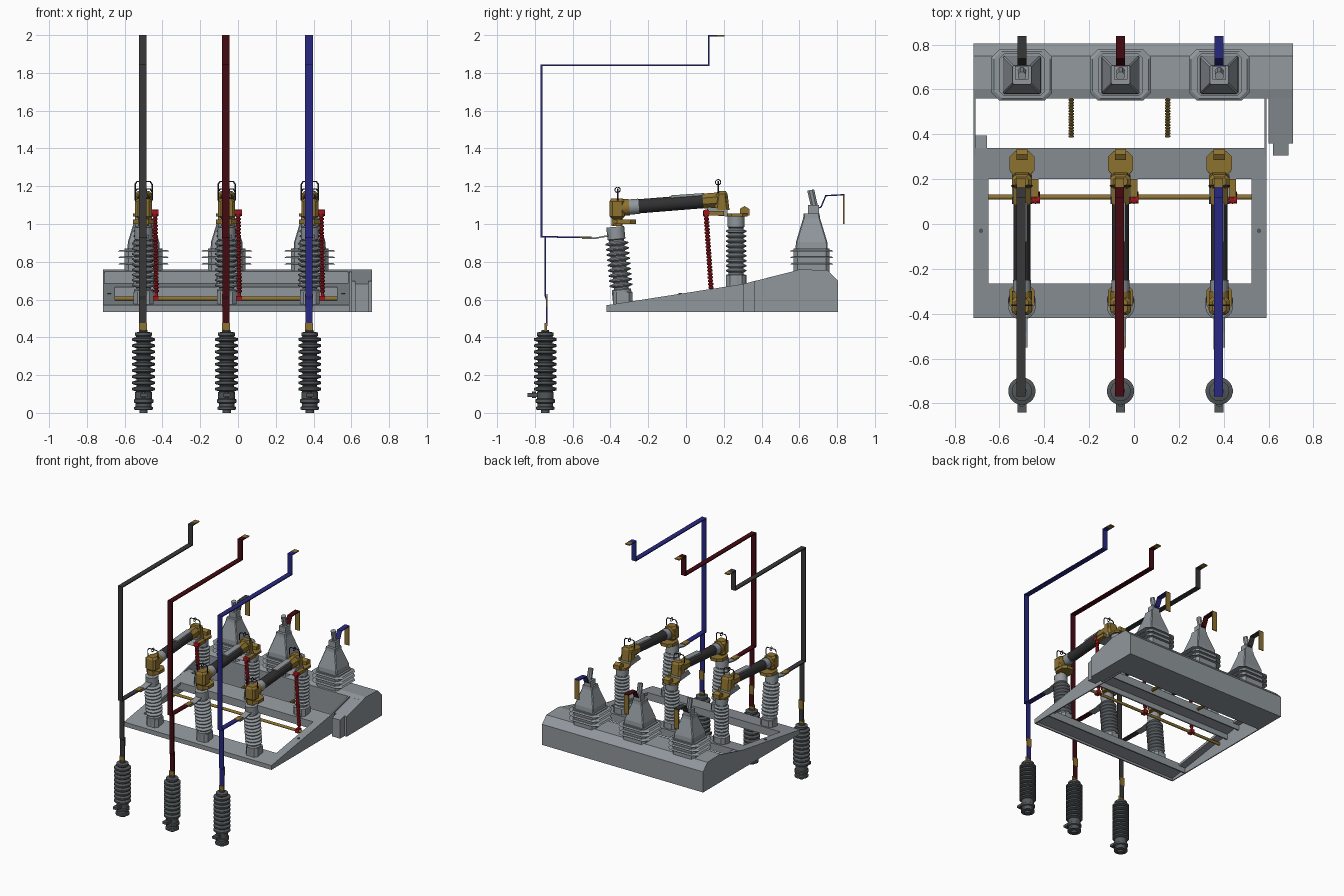
import bpy, bmesh, math
from mathutils import Vector, Matrix

if "Cube" in bpy.data.objects:
    bpy.data.objects.remove(bpy.data.objects["Cube"])


def material(name, rgb):
    m = bpy.data.materials.new(name)
    m.use_nodes = True
    m.diffuse_color = (*rgb, 1)
    m.node_tree.nodes["Principled BSDF"].inputs["Base Color"].default_value = (*rgb, 1)
    return m


GREY = material("steel grey", (.28, .31, .335))
DARK = material("insulator grey", (.085, .095, .1))
BLACK = material("tube black", (.03, .03, .032))
GOLD = material("brass", (.27, .17, .03))
RED = material("rod red", (.35, .008, .012))
BUS = [material("bar charcoal", (.04, .04, .04)),
       material("bar maroon", (.06, .003, .006)),
       material("bar blue", (.022, .022, .22))]


def finish(name, bm, mat, smooth=False):
    bmesh.ops.recalc_face_normals(bm, faces=bm.faces[:])
    me = bpy.data.meshes.new(name)
    bm.to_mesh(me)
    bm.free()
    me.materials.append(mat)
    if smooth:
        me.shade_smooth()
        me.set_sharp_from_angle(angle=math.radians(35))
    ob = bpy.data.objects.new(name, me)
    bpy.context.collection.objects.link(ob)
    return ob


def box(name, x, y, z, mat):
    """Box from (min, max) ranges."""
    bm = bmesh.new()
    size = [r[1] - r[0] for r in (x, y, z)]
    mid = [(r[0] + r[1]) / 2 for r in (x, y, z)]
    bmesh.ops.create_cube(bm, size=1, matrix=Matrix.Translation(mid) @ Matrix.Diagonal((*size, 1)))
    return finish(name, bm, mat)


def prism(name, outline, x0, x1, mat):
    """Side outline (y, z) extruded across x."""
    bm = bmesh.new()
    f = bm.faces.new([bm.verts.new((x0, y, z)) for y, z in outline])
    new = bmesh.ops.extrude_face_region(bm, geom=[f])["geom"]
    bmesh.ops.translate(bm, vec=(x1 - x0, 0, 0), verts=[v for v in new if isinstance(v, bmesh.types.BMVert)])
    return finish(name, bm, mat)


def loft(name, rings, mat, smooth=False):
    """Skin a stack of equal-length point rings and cap both ends."""
    bm = bmesh.new()
    rows = [[bm.verts.new(p) for p in r] for r in rings]
    n = len(rows[0])
    for a, b in zip(rows, rows[1:]):
        for i in range(n):
            j = (i + 1) % n
            bm.faces.new((a[i], a[j], b[j], b[i]))
    bm.faces.new(rows[0])
    bm.faces.new(rows[-1])
    return finish(name, bm, mat, smooth)


def lathe(name, a, b, profile, mat, n=20):
    """Turn (radius, distance) pairs about the axis from a to b."""
    a, b = Vector(a), Vector(b)
    q = (b - a).to_track_quat('Z', 'Y')
    rings = [[a + q @ Vector((r * math.cos(t), r * math.sin(t), d))
              for t in (math.tau * (i + .5) / n for i in range(n))] for r, d in profile]
    return loft(name, rings, mat, n > 8)


def rod(name, a, b, r, mat, n=12):
    return lathe(name, a, b, [(r, 0), (r, (Vector(b) - Vector(a)).length)], mat, n)


def sheds(start, end, count, core, rim, edge):
    """Profile of evenly spaced discs on a core."""
    out, pitch = [], (end - start) / count
    for i in range(count):
        m = start + pitch * (i + .5)
        out += [(core, m - pitch * .4), (rim, m - edge), (rim, m + edge), (core, m + pitch * .4)]
    return out


def ribbon(name, path, x, width, thick, mat):
    """Flat bar following a (y, z) path."""
    pts = [Vector(p) for p in path]
    left, right = [], []
    for i, p in enumerate(pts):
        t0 = (p - pts[max(i - 1, 0)]).normalized() if i else (pts[1] - p).normalized()
        t1 = (pts[i + 1] - p).normalized() if i < len(pts) - 1 else t0
        t = (t0 + t1).normalized()
        off = Vector((-t.y, t.x)) * (thick / 2 / max(t.dot(t0), .3))
        left.append(p + off)
        right.append(p - off)
    return prism(name, left + right[::-1], x - width / 2, x + width / 2, mat)


def wire(name, pts, r, mat, cyclic=False):
    cu = bpy.data.curves.new(name, 'CURVE')
    cu.dimensions, cu.bevel_depth, cu.bevel_resolution = '3D', r, 1
    sp = cu.splines.new('POLY')
    sp.points.add(len(pts) - 1)
    for p, c in zip(sp.points, pts):
        p.co = (*c, 1)
    sp.use_cyclic_u = cyclic
    cu.materials.append(mat)
    ob = bpy.data.objects.new(name, cu)
    bpy.context.collection.objects.link(ob)


def square(x, y, z, hx, hy, cut):
    """Rectangle ring with cut corners."""
    c = [(hx, cut - hy), (hx, hy - cut), (hx - cut, hy), (cut - hx, hy),
         (-hx, hy - cut), (-hx, cut - hy), (cut - hx, -hy), (hx - cut, -hy)]
    return [(x + i, y + j, z) for i, j in c]


# Base frame: sloping side plates, rails, channels and rear box
FLOOR, L, R = .535, -.715, .59


def deck(y):
    return .57 + (y + .42) * .155


def slope_plate(name, y0, y1, x0, x1, t=.02):
    prism(name, [(y0, deck(y0) - t), (y1, deck(y1) - t), (y1, deck(y1)), (y0, deck(y0))], x0, x1, GREY)


for side, x, inner in (("right", L, .065), ("left", R, -.065)):
    prism(side + "_side_plate", [(-.42, FLOOR), (.57, FLOOR), (.57, .75), (.3, .682), (-.42, .57)],
          x, x + math.copysign(.008, inner), GREY)
    slope_plate(side + "_rail", -.27, .21, x, x + inner)
    rod(side + "_rail_bolt", (x + inner / 2, -.03, .63), (x + inner / 2, -.03, .635), .01, DARK)
for name, y0, y1 in (("front", -.42, -.265), ("middle", .2, .34)):
    slope_plate(name + "_beam", y0, y1, L, R)
    for y in (y0, y1 - .01):
        box(name + "_beam_lip", (L, R), (y, y + .01), (max(FLOOR, deck(y) - .06), deck(y) - .005), GREY)
box("right_corner_gusset", (L, L + .06), (.34, .395), (.665, .685), GREY)
prism("rear_box", [(.56, FLOOR), (.805, FLOOR), (.805, .70), (.75, .755), (.6, .76), (.56, .748)], L, .71, GREY)
loft("side_cabinet", [[(.6, y, z), (.6 + i, y, z), (.71 - i, y, z), (.71, y, z)][::1]
                      + [(.71, .57, z2), (.6, .57, z2)]
                      for y, i, z, z2 in ((.36, 0, FLOOR, FLOOR), (.36, 0, .697, .75))], GREY)
prism("side_cabinet_nose", [(.305, FLOOR), (.37, FLOOR), (.37, .70), (.305, .683)], .62, .69, GREY)
rod("drive_shaft", (-.705, .12, .605), (.585, .12, .605), .011, GOLD)
for x in (-.28, .15):
    lathe("return_spring", (x, .385, .62), (x, .56, .62), sheds(0, .175, 14, .008, .013, .003), GOLD, 10)

# Three identical phases
for x, bar in zip((-.5, -.06, .38), BUS):
    # Front and rear post insulators
    post = [(.052, 0), (.052, .07), (.04, .075)] + sheds(.08, .33, 9, .04, .062, .003) \
        + [(.04, .335), (.048, .34), (.048, .405)]
    lathe("front_post", (x, -.335, .582), (x, -.375, .99), post, GREY)
    lathe("rear_post", (x, .265, .675), (x, .265, 1.05),
          [(.055, 0), (.055, .055), (.04, .06)] + sheds(.065, .3, 9, .04, .055, .003)
          + [(.04, .305), (.046, .31), (.046, .365)], GREY)
    for y, z, h in ((-.335, .575, .065), (.265, .67, .06)):
        loft("post_foot", [square(x, y, k, .052, .052, .02) for k in (z, z + h)], GREY)

    # Fuse arm with brass end clamps
    def arm(y):
        return (x, y, 1.085 + (y + .36) * .08)
    rod("fuse_tube", arm(-.26), arm(.1), .038, BLACK, 20)
    rod("tube_sleeve", arm(-.31), arm(-.25), .041, GREY, 20)
    rod("front_clamp_ring", arm(-.345), arm(-.3), .045, GOLD, 16)
    rod("rear_clamp_ring", arm(.09), arm(.215), .043, GOLD, 8)
    slab = arm(0)[2]
    prism("tube_cover", [(-.08, slab), (.095, slab + .008), (.095, slab + .05), (-.08, slab + .038)],
          x - .022, x + .022, GREY)
    loft("front_clamp", [square(x, -.365, z, *s) for z, s in
         ((.99, (.03, .03, .01)), (1.03, (.03, .03, .01)), (1.04, (.045, .04, .015)),
          (1.12, (.045, .04, .015)), (1.135, (.03, .03, .01)))], GOLD)
    loft("front_contact", [square(x, -.33, z, .056, .065, .03) for z in (1.0, 1.025)], GOLD)
    loft("rear_clamp", [square(x, .19, z, *s) for z, s in
         ((1.075, (.045, .04, .015)), (1.16, (.045, .03, .015)), (1.175, (.03, .02, .01)))], GOLD)
    loft("rear_contact", [square(x, .27, z, .056, .055, .025) for z in (1.04, 1.055)], GOLD)
    prism("rear_horn", [(.285, 1.045), (.335, 1.045), (.335, 1.08), (.31, 1.095), (.285, 1.08)],
          x - .025, x + .025, GOLD)
    prism("hinge_bracket", [(.09, 1.05), (.22, 1.04), (.22, 1.08), (.12, 1.09)], x - .045, x + .045, GREY)

    # Pull loops
    for y, z in ((-.362, 1.125), (.17, 1.165)):
        wire("pull_loop", [(x - .045, y, z), (x - .045, y, z + .045), (x - .035, y, z + .06),
                           (x + .035, y, z + .06), (x + .045, y, z + .045), (x + .045, y, z)], .004, BLACK)
        wire("pull_ring", [(x, y + .014 * math.cos(t), z + .056 + .014 * math.sin(t))
                           for t in (math.tau * i / 14 for i in range(14))], .003, BLACK, True)

    # Red operating rod and lever
    lathe("operating_rod", (x + .06, .105, 1.075), (x + .068, .137, .595),
          [(.012, 0), (.016, .01), (.016, .03)] + sheds(.04, .44, 22, .009, .014, .004) + [(.01, .48)], RED, 12)
    box("rod_lever", (x + .035, x + .075), (.1, .2), (1.045, 1.07), GOLD)
    rod("rod_pivot", (x + .04, .108, 1.06), (x + .08, .108, 1.06), .017, RED)
    box("shaft_crank", (x + .05, x + .08), (.105, .145), (.59, .62), RED)

    # Rear bushing: skirts, tapered housing, tilted terminal
    by = .665
    loft("bushing_seat", [square(x, by, z, .1, .095, .02) for z in (.745, .87)], GREY)
    for z in (.785, .82, .855):
        loft("bushing_skirt", [square(x, by, z + d, .135 - .01 * i, .115 - .01 * i, .035)
                               for i, d in enumerate((0, .008))], GREY)
    loft("bushing_housing", [square(x, by - s, z, h, h, .006) for z, h, s in
                             ((.87, .085, 0), (.905, .083, 0), (1.03, .045, 0), (1.055, .042, 0))], GREY)
    box("terminal_block", (x - .03, x + .03), (.645, .705), (1.05, 1.1), GREY)
    rod("terminal_stud", (x, .685, 1.07), (x, .66, 1.18), .02, GREY, 8)
    ribbon("bushing_strap", [(.69, 1.08), (.715, 1.09), (.74, 1.15), (.838, 1.155)], x, .04, .007, bar)
    ribbon("bushing_strap_end", [(.836, 1.152), (.836, 1.0)], x, .04, .007, GOLD)

    # Flat busbars
    bx = x - .004
    ribbon("main_busbar", [(.165, 1.996), (.12, 1.996), (.12, 1.84), (-.765, 1.84), (-.765, .932), (-.56, .93)],
           bx, .04, .008, bar)
    ribbon("busbar_tip", [(.165, 1.996), (.205, 1.996)], bx, .04, .008, GOLD)
    ribbon("branch_tip", [(-.56, .93), (-.5, .93)], bx, .042, .009, GOLD)
    ribbon("branch_lug", [(-.55, .924), (-.48, .925), (-.4, .94)], x, .05, .008, GREY)
    ribbon("drop_busbar", [(-.745, .93), (-.745, .62), (-.738, .6), (-.738, .46)], bx, .038, .008, bar)
    ribbon("drop_joint", [(-.735, .63), (-.735, .56)], bx, .04, .006, GOLD)
    ribbon("drop_terminal", [(-.742, .475), (-.742, .42)], bx, .042, .012, GOLD)

    # Hanging insulator with side lug
    lathe("hanging_insulator", (x, -.745, 0), (x, -.745, .44),
          [(.022, 0), (.022, .015), (.05, .017), (.05, .03), (.042, .035), (.042, .05), (.052, .055),
           (.052, .07), (.045, .075), (.045, .11)]
          + sheds(.11, .405, 9, .038, .061, .006) + [(.045, .41), (.045, .425), (.02, .43), (.02, .44)], DARK, 24)
    box("insulator_lug", (x - .02, x + .02), (-.84, -.76), (.085, .105), DARK)
    rod("insulator_lug_bolt", (x, -.805, .08), (x, -.805, .112), .012, DARK, 8)
